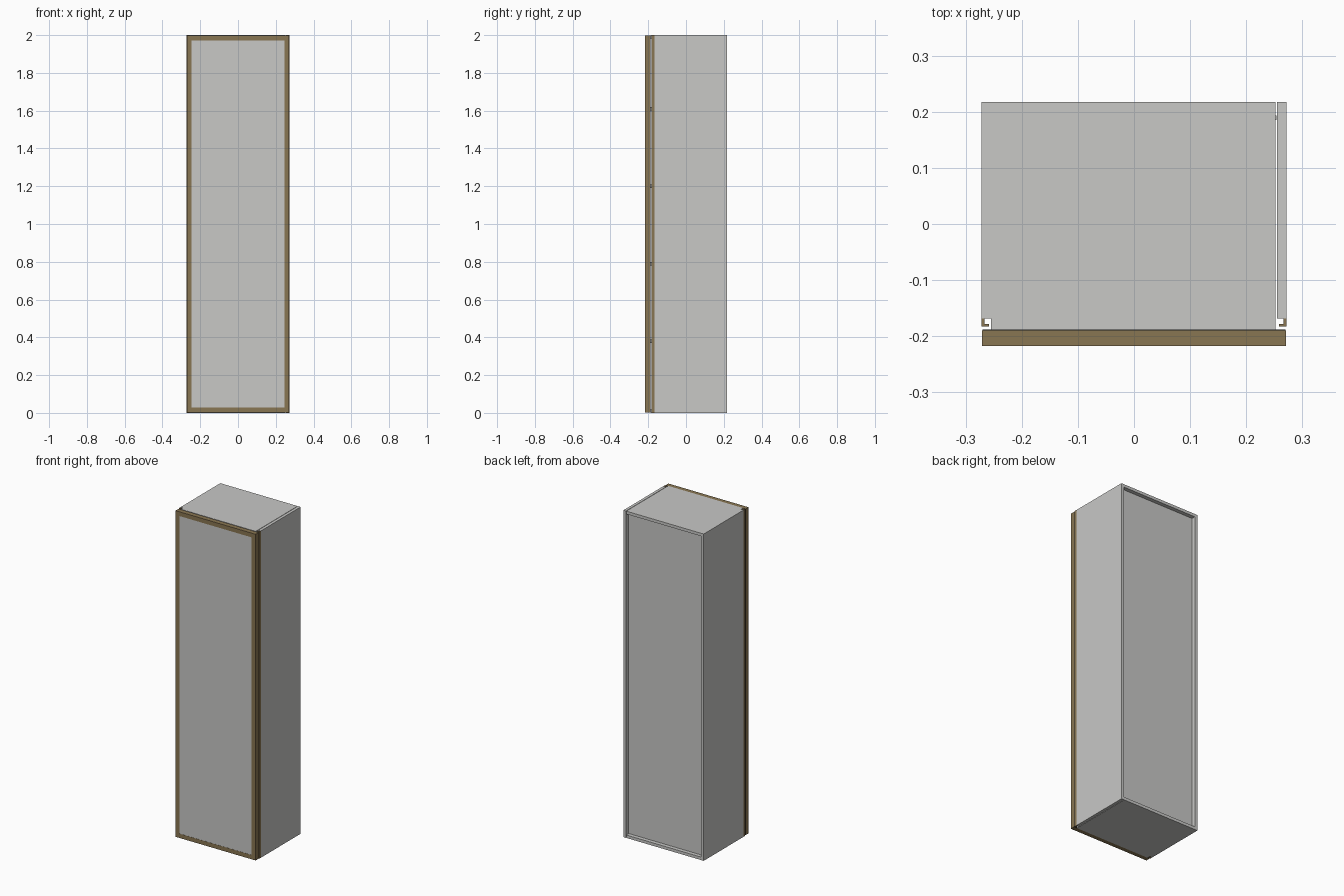
import bpy, bmesh

if "Cube" in bpy.data.objects:
    bpy.data.objects.remove(bpy.data.objects["Cube"])


def material(name, color):
    m = bpy.data.materials.new(name)
    m.diffuse_color = (*color, 1)
    m.use_nodes = True
    m.node_tree.nodes["Principled BSDF"].inputs["Base Color"].default_value = m.diffuse_color
    return m


GREY = material("light grey board", (0.58, 0.58, 0.565))
BRONZE = material("bronze trim", (0.25, 0.18, 0.085))
BLACK = material("black seal", (0.012, 0.012, 0.012))


def prism(name, outline, z0, z1, mat):
    """Extrude an x/y outline from z0 to z1."""
    bm = bmesh.new()
    face = bm.faces.new([bm.verts.new((x, y, z0)) for x, y in outline])
    top = bmesh.ops.extrude_face_region(bm, geom=[face])["geom"]
    bmesh.ops.translate(bm, vec=(0, 0, z1 - z0),
                        verts=[g for g in top if isinstance(g, bmesh.types.BMVert)])
    bmesh.ops.recalc_face_normals(bm, faces=bm.faces)
    me = bpy.data.meshes.new(name)
    bm.to_mesh(me)
    bm.free()
    me.materials.append(mat)
    ob = bpy.data.objects.new(name, me)
    bpy.context.collection.objects.link(ob)
    return ob


def box(name, x0, x1, y0, y1, z0, z1, mat):
    return prism(name, [(x0, y0), (x1, y0), (x1, y1), (x0, y1)], z0, z1, mat)


H, W, D, T = 2.0, 0.272, 0.217, 0.018
FRONT, SIDE_FRONT = -0.188, -0.168

# Carcass: side boards, with top and bottom notched around the grip channels
box("left_side", -W, -W + T, SIDE_FRONT, D, T, H - T, GREY)
box("right_side", W - T + 0.0005, W, SIDE_FRONT, D, 0, H, GREY)
notched = [(-0.255, FRONT), (0.252, FRONT), (0.252, D), (-W, D),
           (-W, SIDE_FRONT), (-0.255, SIDE_FRONT)]
prism("bottom_board", notched, 0, T, GREY)
prism("top_board", notched, H - T, H, GREY)

# Recessed back and inner shelves
box("back_panel", -W + T, W - T, 0.185, 0.193, T, H - T, GREY)
for i, z in enumerate((0.38, 0.79, 1.20, 1.61)):
    box(f"shelf_{i + 1}", -0.254, 0.252, FRONT, 0.185, z - T / 2, z + T / 2, GREY)

# L-shaped grip channels on both front edges
for s, side in ((-1, "left"), (1, "right")):
    ell = [(s * x, y) for x, y in ((W, -0.183), (0.258, -0.183), (0.258, -0.178),
                                   (0.266, -0.178), (0.266, SIDE_FRONT), (W, SIDE_FRONT))]
    prism(f"{side}_grip_channel", ell, 0, H, BRONZE)

# Door: bronze frame around a flush panel, with a thin seal behind
DW, F, Y0, Y1 = 0.271, 0.026, -D, -0.190
Z0, Z1 = 0.002, H - 0.002
for s, side in ((-1, "left"), (1, "right")):
    a, b = sorted((s * DW, s * (DW - F)))
    box(f"{side}_door_stile", a, b, Y0, Y1, Z0, Z1, BRONZE)
box("bottom_door_rail", -DW + F, DW - F, Y0, Y1, Z0, Z0 + F, BRONZE)
box("top_door_rail", -DW + F, DW - F, Y0, Y1, Z1 - F, Z1, BRONZE)
box("door_panel", -DW + F, DW - F, Y0 + 0.001, Y1, Z0 + F, Z1 - F, GREY)
box("door_seal", -DW + 0.001, DW - 0.001, Y1, FRONT, Z0, Z1, BLACK)
